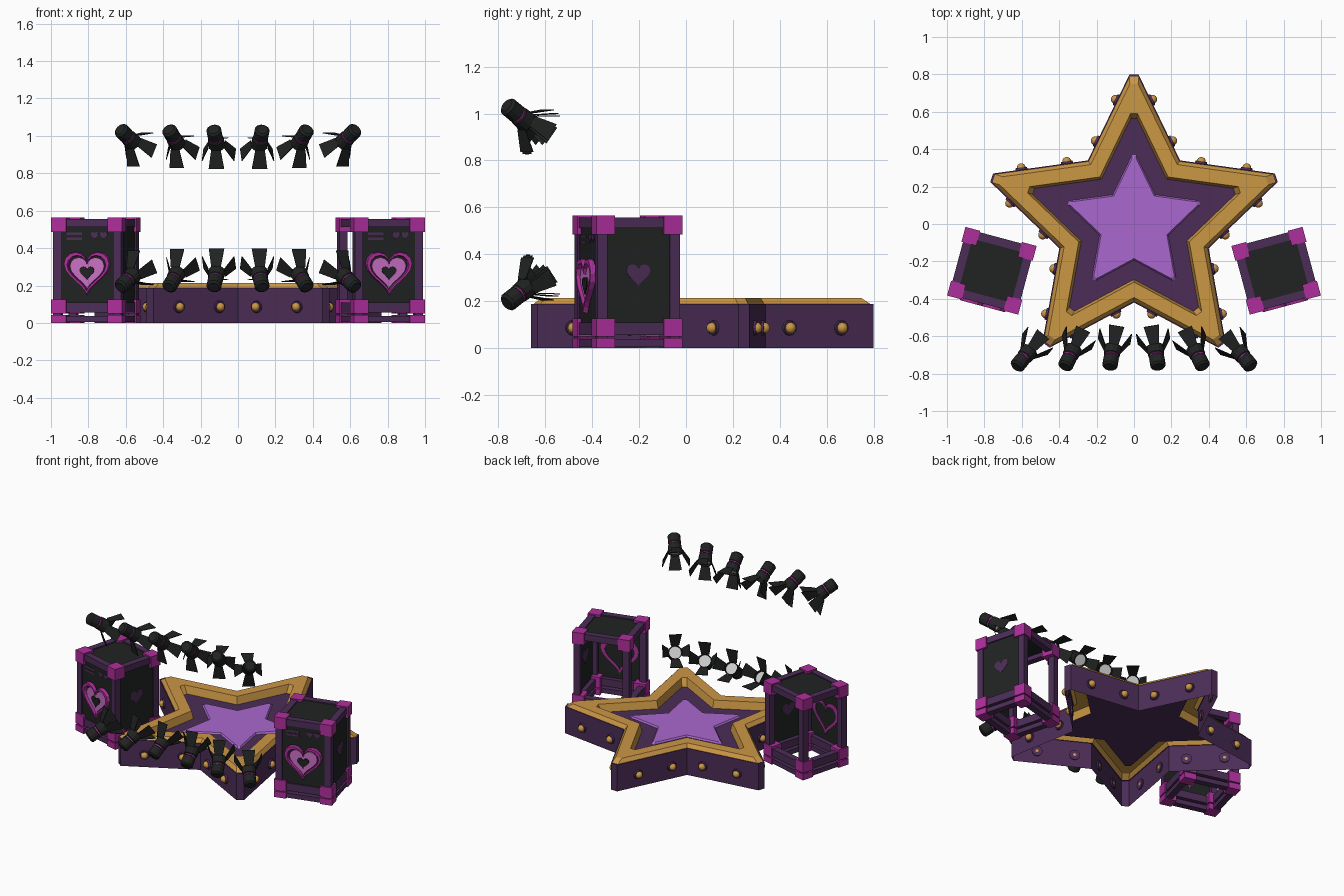
import bpy, bmesh
from math import sin, cos, pi, radians
from mathutils import Matrix, Vector

if "Cube" in bpy.data.objects:
    bpy.data.objects.remove(bpy.data.objects["Cube"])


def material(name, *rgb):
    m = bpy.data.materials.new(name)
    m.use_nodes = True
    col = (*rgb, 1)
    m.diffuse_color = col
    m.node_tree.nodes["Principled BSDF"].inputs["Base Color"].default_value = col
    return m


PURPLE = material("dark purple", .072, .026, .095)
GOLD = material("gold", .60, .31, .06)
LILAC = material("lilac", .40, .14, .62)
MAGENTA = material("magenta", .42, .028, .33)
BLACK = material("charcoal", .015, .016, .016)
PINK = material("pink", .58, .16, .55)
GLASS = material("pale glass", .62, .62, .62)


def make(name, bm, mats, matrix=Matrix(), smooth=False):
    mats = mats if isinstance(mats, list) else [mats]
    me = bpy.data.meshes.new(name)
    bm.to_mesh(me)
    bm.free()
    for m in mats:
        me.materials.append(m)
    for p in me.polygons:
        p.use_smooth = smooth
    ob = bpy.data.objects.new(name, me)
    ob.matrix_world = matrix
    bpy.context.scene.collection.objects.link(ob)
    return ob


def box(bm, lo, hi):
    lo, hi = Vector(lo), Vector(hi)
    size = hi - lo
    bmesh.ops.create_cube(bm, size=1, matrix=Matrix.Translation((lo + hi) / 2) @ Matrix.Diagonal((*size, 1)))


def prism(bm, pts, offset):
    a = [bm.verts.new(p) for p in pts]
    b = [bm.verts.new(Vector(p) + Vector(offset)) for p in pts]
    faces = [bm.faces.new(a), bm.faces.new(b)] + bridge(bm, a, b)
    bmesh.ops.recalc_face_normals(bm, faces=faces)


def bridge(bm, a, b, mat=0):
    out = []
    for i in range(len(a)):
        j = (i + 1) % len(a)
        f = bm.faces.new((a[i], a[j], b[j], b[i]))
        f.material_index = mat
        out.append(f)
    return out


# ---- Star stage ----
R, NOTCH, TIP = .80, .42, .024


def star(scale, z):
    pts = []
    for k in range(5):
        a = pi / 2 + k * 2 * pi / 5
        d, s = Vector((cos(a), sin(a), 0)), Vector((-sin(a), cos(a), 0))
        n = Vector((cos(a + pi / 5), sin(a + pi / 5), 0))
        pts += [d * R - s * TIP, d * R + s * TIP, n * NOTCH]
    return [p * scale + Vector((0, 0, z)) for p in pts]


def star_shell(name, loops, mats, cap=None):
    # each loop: scale, height, material of the band leading to it
    bm = bmesh.new()
    prev = None
    for scale, z, mat in loops:
        ring = [bm.verts.new(p) for p in star(scale, z)]
        if prev:
            bridge(bm, prev, ring, mat)
        prev = ring
    if cap is not None:
        bm.faces.new(prev).material_index = cap
    make(name, bm, mats)


star_shell("stage_body", [(1, 0, 0), (1, .187, 0), (.985, .187, 0), (.935, .213, 1), (.74, .213, 1),
                          (.705, .16, 1)], [PURPLE, GOLD])
star_shell("stage_floor", [(.705, .16, 0), (.5, .16, 0)], [PURPLE], 0)
star_shell("stage_centre", [(.46, .161, 0), (.44, .172, 0)], [LILAC], 0)

# ---- Marquee bulbs on the stage walls ----
outline = star(1, .086)
for k in range(5):
    tip_a, tip_b, notch = outline[3 * k:3 * k + 3]
    before = outline[3 * k - 1]
    for tip, base in ((tip_a, before), (tip_b, notch)):
        edge = (tip - base).normalized()
        out = Vector((edge.y, -edge.x, 0))
        if out.dot(base) < 0:
            out = -out
        for t in (.22, .7):
            m = Matrix.Translation(base.lerp(tip, t)) @ out.to_track_quat('Z', 'Y').to_matrix().to_4x4()
            bm = bmesh.new()
            bmesh.ops.create_cone(bm, cap_ends=True, segments=12, radius1=.036, radius2=.030, depth=.022)
            make("bulb_socket", bm, PURPLE, m)
            bm = bmesh.new()
            bmesh.ops.create_uvsphere(bm, u_segments=12, v_segments=8, radius=.024,
                                      matrix=Matrix.Translation((0, 0, .010)))
            make("bulb", bm, GOLD, m, True)

# ---- Speaker cabinets ----
W, D, H = .197, .19, .565


def heart(width, x, z, y, n=28):
    pts = []
    for i in range(n):
        t = 2 * pi * i / n
        hz = 13 * cos(t) - 5 * cos(2 * t) - 2 * cos(3 * t) - cos(4 * t) + 2.5
        pts.append(Vector((x + width * sin(t) ** 3 / 2, y, z + width * hz / 32)))
    return pts


def heart_plate(name, mat, m, width, x, z, y, depth):
    bm = bmesh.new()
    prism(bm, heart(width, x, z, y), (0, depth, 0))
    make(name, bm, mat, m)


def cabinet(side):
    m = Matrix.Translation((side * .76, -.25, 0)) @ Matrix.Rotation(radians(15 * side), 4, 'Z')
    bars, corners = bmesh.new(), bmesh.new()
    e, b, c = .008, .052, .082
    # horizontal frame rings: base, lower and upper
    for z0, z1 in ((.005, .038), (.055, .108), (H - b, H - e)):
        for s in (-1, 1):
            for half, axis in ((W, 0), (D, 1)):
                other = D if axis == 0 else W
                u = sorted((s * (other - e), s * (other - b)))
                lo, hi = [-half + c / 2, u[0], z0], [half - c / 2, u[1], z1]
                if axis:
                    lo[0], lo[1], hi[0], hi[1] = lo[1], lo[0], hi[1], hi[0]
                box(bars, lo, hi)
    # upright posts and corner blocks
    for sx in (-1, 1):
        for sy in (-1, 1):
            def post(bm, inset, size, z0, z1):
                xs = sorted((sx * (W - inset), sx * (W - size)))
                ys = sorted((sy * (D - inset), sy * (D - size)))
                box(bm, (xs[0], ys[0], z0), (xs[1], ys[1], z1))
            post(bars, e, b, .03, H - .03)
            post(corners, 0, c, 0, .042)
            post(corners, 0, c, .05, .125)
            post(corners, 0, c, H - .08, H)
    make("cabinet_frame", bars, PURPLE, m)
    make("cabinet_corners", corners, MAGENTA, m)

    # front, one side and top panels; back and underside stay open
    panels = bmesh.new()
    p = .016
    box(panels, (-W + .04, -D + p, .08), (W - .04, -D + p + .006, H - .03))
    box(panels, (W - p - .006, -D + .04, .08), (W - p, D - .04, H - .03))
    box(panels, (-W + .04, -D + .04, H - p - .006), (W - .04, D - .04, H - p))
    make("cabinet_panels", panels, BLACK, m)

    # heart-shaped speaker
    face, hz = -D + p, .265
    bm = bmesh.new()
    loops = [[bm.verts.new(v) for v in heart(w, 0, hz, y)]
             for w, y in ((.26, face + .011), (.25, face - .022), (.215, face - .022), (.205, face + .011))]
    for i in range(4):
        bridge(bm, loops[i], loops[(i + 1) % 4])
    bmesh.ops.recalc_face_normals(bm, faces=bm.faces)
    make("speaker_heart_rim", bm, MAGENTA, m)
    heart_plate("speaker_heart_cone", PINK, m, .19, 0, hz, face, -.009)
    heart_plate("speaker_heart_cap", BLACK, m, .08, 0, hz, face, -.016)

    # small trim on the front
    for x in (.04, .09):
        heart_plate("trim_heart", PURPLE, m, .042, x, .467, face, -.003)
    bm = bmesh.new()
    for z, length in ((.476, .085), (.450, .085)):
        box(bm, (-.115, face - .003, z - .007), (-.115 + length, face, z + .007))
    make("trim_bars", bm, PURPLE, m)
    # side heart shows on both faces of its panel
    turn = m @ Matrix.Rotation(pi / 2, 4, 'Z')
    heart_plate("side_heart", PURPLE, turn, .105, 0, .31, -W + p - .002, .0095)


for side in (-1, 1):
    cabinet(side)

# ---- Stage lamps with barn doors ----
def lathe(profile, n=12):
    bm = bmesh.new()
    prev = None
    for r, z in profile:
        ring = [bm.verts.new((r * cos(2 * pi * i / n), r * sin(2 * pi * i / n), z)) for i in range(n)]
        if prev:
            bridge(bm, prev, ring)
        else:
            bm.faces.new(ring[::-1])
        prev = ring
    return bm, prev


def lamp(rear, target):
    axis = Vector(target) - Vector(rear)
    m = Matrix.Translation(rear) @ axis.to_track_quat('Z', 'Y').to_matrix().to_4x4()
    bm, _ = lathe([(.030, 0), (.041, .010), (.041, .065), (.037, .068), (.037, .078), (.043, .082),
                   (.046, .135), (.041, .135), (.039, .118)])
    make("lamp_body", bm, BLACK, m)
    bm, last = lathe([(.0395, .069), (.0395, .076)])
    bm.faces.new(last)
    make("lamp_band", bm, MAGENTA, m)
    bm = bmesh.new()
    bmesh.ops.create_circle(bm, cap_ends=True, segments=12, radius=.040, matrix=Matrix.Translation((0, 0, .122)))
    make("lamp_lens", bm, GLASS, m)
    doors = bmesh.new()
    for k in range(4):
        splay = radians(26 if k % 2 == 0 else 40)
        turn = Matrix.Rotation(k * pi / 2, 3, 'Z')
        hinge = Vector((.042, 0, .128))
        reach = Vector((sin(splay), 0, cos(splay))) * .098
        across = Vector((0, 1, 0))
        pts = [hinge - across * .026, hinge + across * .026,
               hinge + reach + across * .042, hinge + reach - across * .042]
        thick = Vector((cos(splay), 0, -sin(splay))) * .004
        prism(doors, [turn @ v for v in pts], turn @ thick)
    make("lamp_doors", doors, BLACK, m)


for x in (.63, .37, .13):
    for side in (-1, 1):
        lamp((side * x, -.765, 1.035), (0, 0, .40))
        lamp((side * x, -.765, .19), (0, 0, .80))
